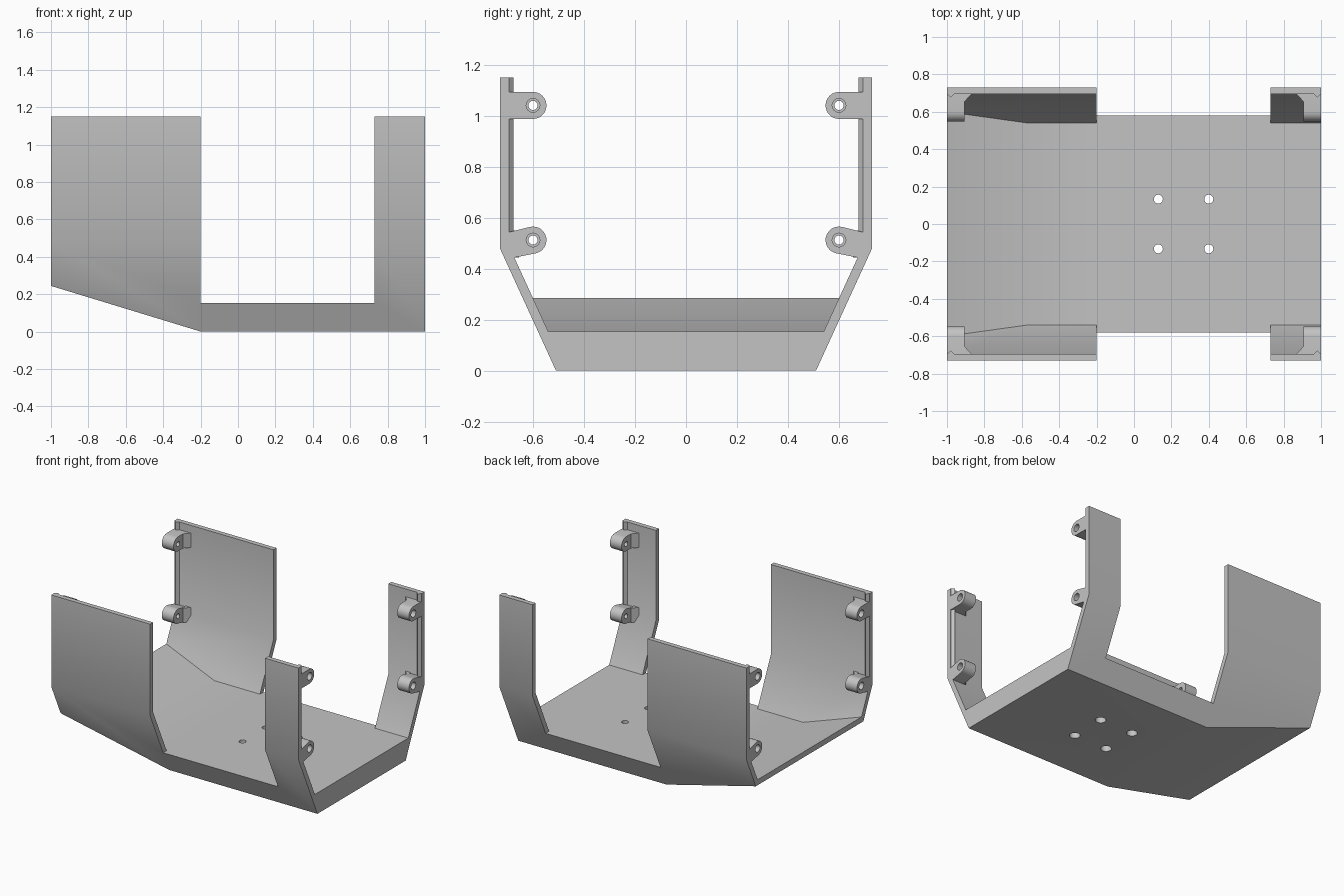
import bpy, bmesh, math
from mathutils import Vector

if "Cube" in bpy.data.objects:
    bpy.data.objects.remove(bpy.data.objects["Cube"])

grey = bpy.data.materials.new("plain grey")
grey.use_nodes = True
grey.diffuse_color = (0.55, 0.55, 0.55, 1)
grey.node_tree.nodes["Principled BSDF"].inputs["Base Color"].default_value = grey.diffuse_color

SLOPE = 0.305          # rise of the ramped end
FLOOR = 0.153          # height of the floor surface
BAY = (-0.2, 0.73)     # side opening along x


def add_prism(bm, points, a, b, axis="x"):
    """Extrude a closed profile along x (points are y, z) or z (points are x, y)."""
    def place(p, t):
        return (t, p[0], p[1]) if axis == "x" else (p[0], p[1], t)
    low = [bm.verts.new(place(p, a)) for p in points]
    high = [bm.verts.new(place(p, b)) for p in points]
    bm.faces.new(low)
    bm.faces.new(high)
    for i in range(len(points)):
        j = (i + 1) % len(points)
        bm.faces.new((low[i], low[j], high[j], high[i]))
    bmesh.ops.recalc_face_normals(bm, faces=bm.faces)


def ramp_cut(bm, x, z):
    """Trim away everything under the ramp that rises toward -x."""
    geom = bm.verts[:] + bm.edges[:] + bm.faces[:]
    cut = bmesh.ops.bisect_plane(bm, geom=geom, plane_co=(x, 0, z),
                                 plane_no=(SLOPE, 0, 1), clear_inner=True)
    edges = [e for e in cut["geom_cut"] if isinstance(e, bmesh.types.BMEdge)]
    bmesh.ops.holes_fill(bm, edges=edges, sides=0)
    bmesh.ops.recalc_face_normals(bm, faces=bm.faces)


def finish(name, bm):
    mesh = bpy.data.meshes.new(name)
    bm.to_mesh(mesh)
    bm.free()
    mesh.materials.append(grey)
    obj = bpy.data.objects.new(name, mesh)
    bpy.context.collection.objects.link(obj)
    return obj


def activate(obj):
    bpy.ops.object.select_all(action="DESELECT")
    obj.select_set(True)
    bpy.context.view_layer.objects.active = obj


def subtract(obj, bm):
    cutter = finish("cutter", bm)
    cutter.hide_render = True
    activate(obj)
    mod = obj.modifiers.new("cut", "BOOLEAN")
    mod.operation, mod.solver, mod.object = "DIFFERENCE", "EXACT", cutter
    bpy.ops.object.modifier_apply(modifier=mod.name)
    bpy.data.objects.remove(cutter)


def smooth(obj):
    activate(obj)
    bpy.ops.object.shade_smooth_by_angle(angle=math.radians(30))


def circle(cx, cy, r, n=20):
    return [(cx + r * math.cos(2 * math.pi * i / n),
             cy + r * math.sin(2 * math.pi * i / n)) for i in range(n)]


def mirrored(half):
    return half + [(-y, z) for y, z in reversed(half)]


# Shell: outer hull with a ramped underside
bm = bmesh.new()
add_prism(bm, mirrored([(0.51, 0), (0.73, 0.48), (0.73, 1.15)]), -1, 1)
ramp_cut(bm, BAY[0], 0)
shell = finish("shell", bm)

# Hollow interior with its own ramp
bm = bmesh.new()
add_prism(bm, mirrored([(0.54, FLOOR), (0.695, 0.491), (0.695, 1.3)]), -1.2, 1.2)
ramp_cut(bm, -0.57, FLOOR)
subtract(shell, bm)

# Side openings between wall panels and posts
bm = bmesh.new()
add_prism(bm, [(-1, FLOOR), (1, FLOOR), (1, 1.3), (-1, 1.3)], *BAY)
subtract(shell, bm)

# Floor screw holes, wider underneath
for radius, top in ((0.024, 0.3), (0.036, 0.09)):
    bm = bmesh.new()
    for x in (0.13, 0.4):
        for y in (-0.133, 0.133):
            add_prism(bm, circle(x, y, radius, 24), -0.1, top, "z")
    subtract(shell, bm)
smooth(shell)


def side(points, sx, sy):
    return [(x * sx, y * sy) for x, y in points]


# Corner lugs: rounded ears with a flared root and a stepped screw hole
def make_lug(name, sx, sy, z, drop):
    r, cy, wall = 0.053, 0.6, 0.7
    tilt = math.atan2(drop, wall - cy)
    ear = []
    for i in range(13):
        a = math.pi / 2 + math.pi * i / 12 - tilt
        ear.append((cy + r * math.cos(a), z + r * math.sin(a)))
    ear += [(wall, ear[-1][1] - drop), (wall, ear[0][1] - drop)]
    bm = bmesh.new()
    add_prism(bm, [(y * sy, h) for y, h in ear], 0.905 * sx, sx)
    lug = finish(name, bm)
    for radius, inner in ((0.018, 0.8), (0.027, 0.95)):
        bm = bmesh.new()
        add_prism(bm, circle(cy * sy, z, radius, 16), inner * sx, 1.1 * sx)
        subtract(lug, bm)
    smooth(lug)
    # Flared root where the ear meets the wall
    bm = bmesh.new()
    flare = [(0.91, 0.655), (0.905, 0.655), (0.867, 0.697), (0.91, 0.697)]
    add_prism(bm, side(flare, sx, sy), z - r - drop * 0.7, z + r - drop * 0.7, "z")
    finish(name + "_root", bm)


for sx, end in ((-1, "right"), (1, "left")):
    for sy, face in ((-1, "front"), (1, "back")):
        make_lug(f"upper_lug_{face}_{end}", sx, sy, 1.04, 0)
        make_lug(f"lower_lug_{face}_{end}", sx, sy, 0.512, 0.022)
        # Thin locating ridge along the inner end of each wall
        bm = bmesh.new()
        ridge = [(1, 0.697), (0.98, 0.676), (0.96, 0.697)]
        add_prism(bm, side(ridge, sx, sy), 0.5, 1.15, "z")
        finish(f"ridge_{face}_{end}", bm)
